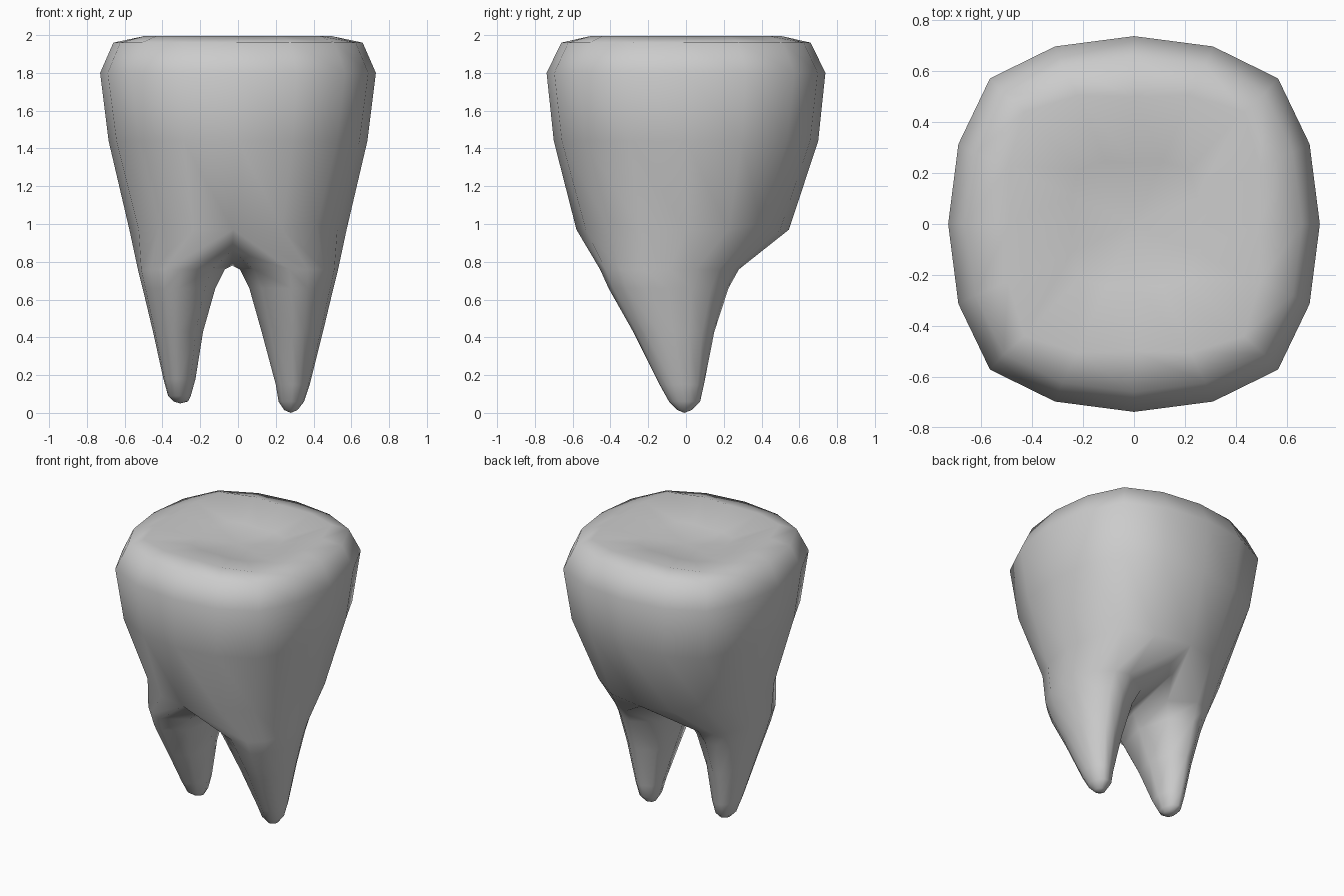
import bpy, bmesh
from math import sin, cos, radians

if "Cube" in bpy.data.objects:
    bpy.data.objects.remove(bpy.data.objects["Cube"])

bm = bmesh.new()


# Squared-off 16-sided outline; corner sets how square it is
def outline(corner):
    c = corner / .775
    q = [(1, 0), (.945 * (1 + c) / 2, .425 * (1 + c) / 2), (corner, corner),
         (.425 * (1 + c) / 2, .945 * (1 + c) / 2)]
    return (q + [(-y, x) for x, y in q] + [(-x, -y) for x, y in q]
            + [(y, -x) for x, y in q])


def crown_ring(z, rx, front, back, corner=.775):
    return [bm.verts.new((x * rx, y * (back if y > 0 else front), z))
            for x, y in outline(corner)]


def bridge(a, b):
    n = len(a)
    for i in range(n):
        bm.faces.new((a[i], a[(i + 1) % n], b[(i + 1) % n], b[i]))


def cap(ring, co):
    tip = bm.verts.new(co)
    for i in range(len(ring)):
        bm.faces.new((ring[i], ring[(i + 1) % len(ring)], tip))


# Crown: chewing surface dish, rounded rim, tapering wall
rings = [crown_ring(*r) for r in [
    (1.93, .24, .24, .24, .9), (1.995, .49, .50, .50, .88), (1.96, .66, .66, .66),
    (1.80, .73, .738, .738), (1.44, .685, .70, .70, .765), (.97, .575, .58, .545, .725)]]
for a, b in zip(rings, rings[1:]):
    bridge(a, b)
cap(rings[0], (0, 0, 1.91))
base = rings[-1]
base[12].co.x = base[4].co.x = -.025
for k in (2, 6, 10, 14):
    base[k].co.z = 1.0

# Saddle between the roots, back to front
saddle = [bm.verts.new(c) for c in [(-.03, .35, .84), (-.03, -.04, .78), (-.03, -.42, .86)]]


# Root: outer half of the crown edge plus the saddle, narrowing to a tip
def root(loop, side, sections, tip):
    prev = loop
    for z, inner, outer, front, back in sections:
        cx, rx = (inner + outer) / 2, (outer - inner) / 2
        cy, ry = (front + back) / 2, (back - front) / 2
        ring = []
        for j in range(12):
            a = radians(22.5 * j - 90 if j <= 8 else 90 + 45 * (j - 8))
            ring.append(bm.verts.new((side * (cx + rx * cos(a)), cy + ry * sin(a), z)))
        bridge(prev, ring)
        prev = ring
    cap(prev, tip)


right_loop = [base[k % 16] for k in range(12, 21)] + saddle
left_loop = [base[k] for k in range(12, 3, -1)] + saddle
root(right_loop, 1, [(.76, .01, .53, -.455, .28), (.66, .06, .505, -.41, .225),
                     (.43, .125, .45, -.28, .15),
                     (.15, .20, .38, -.14, .095), (.06, .215, .35, -.09, .075),
                     (.015, .245, .315, -.045, .03)], (.28, -.01, 0))
root(left_loop, -1, [(.76, .07, .53, -.455, .28), (.66, .12, .505, -.41, .225),
                     (.43, .185, .45, -.28, .15),
                     (.18, .225, .395, -.15, .10), (.09, .25, .37, -.095, .075),
                     (.06, .265, .34, -.05, .035)], (-.305, -.01, .05))

bmesh.ops.recalc_face_normals(bm, faces=bm.faces)
mesh = bpy.data.meshes.new("tooth")
bm.to_mesh(mesh)
bm.free()
mesh.shade_smooth()
tooth = bpy.data.objects.new("tooth", mesh)
bpy.context.collection.objects.link(tooth)
